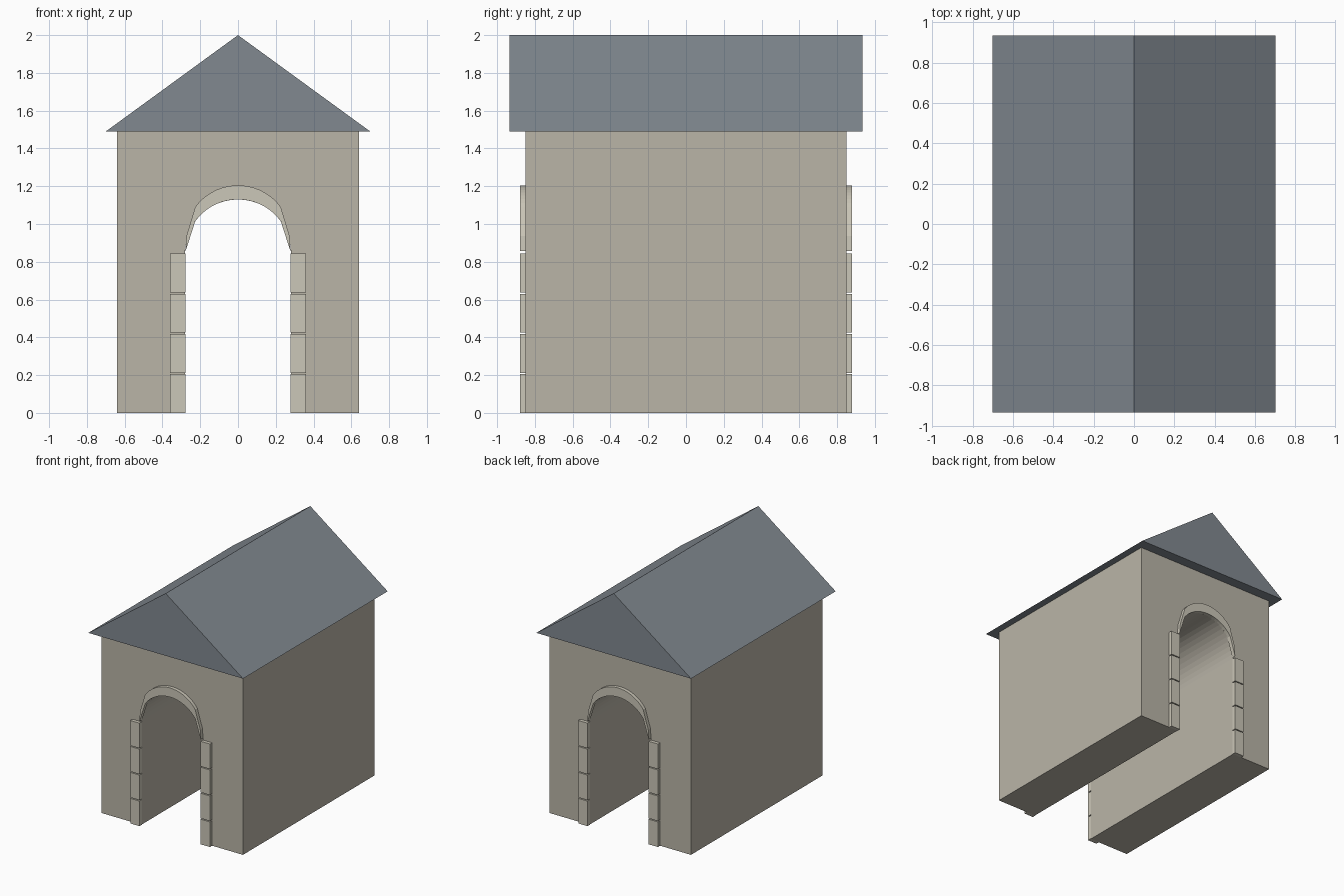
import bpy, bmesh
from math import cos, sin, pi, radians

if "Cube" in bpy.data.objects:
    bpy.data.objects.remove(bpy.data.objects["Cube"])


def material(name, rgb):
    m = bpy.data.materials.new(name)
    m.diffuse_color = (*rgb, 1)
    m.use_nodes = True
    m.node_tree.nodes["Principled BSDF"].inputs["Base Color"].default_value = m.diffuse_color
    return m


wall_mat = material("wall_stone", (0.49, 0.46, 0.39))
trim_mat = material("trim_stone", (0.60, 0.57, 0.48))
roof_mat = material("slate", (0.22, 0.25, 0.28))


def extrude_profile(name, profile, y0, y1, mat):
    """Solid made from an x-z outline swept from y0 to y1."""
    bm = bmesh.new()
    face = bm.faces.new([bm.verts.new((x, y0, z)) for x, z in profile])
    ext = bmesh.ops.extrude_face_region(bm, geom=[face])
    moved = [g for g in ext["geom"] if isinstance(g, bmesh.types.BMVert)]
    bmesh.ops.translate(bm, vec=(0, y1 - y0, 0), verts=moved)
    bmesh.ops.recalc_face_normals(bm, faces=bm.faces)
    mesh = bpy.data.meshes.new(name)
    bm.to_mesh(mesh)
    bm.free()
    mesh.materials.append(mat)
    obj = bpy.data.objects.new(name, mesh)
    bpy.context.collection.objects.link(obj)
    return obj


def arc(r, zc, a0, a1, n):
    angles = [radians(a0 + (a1 - a0) * i / n) for i in range(n + 1)]
    return [(r * cos(a), zc + r * sin(a)) for a in angles]


R, SPRING, EAVES = 0.28, 0.85, 1.49

# Walls with the arched passage through them
opening = arc(R, SPRING, 180, 0, 24)
extrude_profile("walls", [(-0.64, 0), (-R, 0)] + opening +
                [(R, 0), (0.64, 0), (0.64, EAVES), (-0.64, EAVES)],
                -0.85, 0.85, wall_mat)

# Gable roof
extrude_profile("roof", [(-0.70, EAVES), (0.70, EAVES), (0, 2.0)],
                -0.935, 0.935, roof_mat)

# Raised arch: the opening's curve shifted upward, with straight ends
inner = arc(R, SPRING, 36, 144, 18)
outer = arc(R, SPRING + 0.075, 144, 36, 18)
arch_profile = ([(0.277, 0.857)] + inner + [(-0.277, 0.857), (-0.273, 0.937)]
                + outer + [(0.273, 0.937)])

# Arch and jamb blocks on both ends
for end, s in (("front", -1), ("back", 1)):
    extrude_profile(f"arch_{end}", arch_profile, s * 0.845, s * 0.878, trim_mat)
    for side, sx in (("left", -1), ("right", 1)):
        for i in range(4):
            z0 = i * 0.2125
            z1 = z0 + 0.205
            xa, xb = sx * 0.277, sx * 0.36
            extrude_profile(f"jamb_block_{end}_{side}_{i + 1}",
                            [(xa, z0), (xb, z0), (xb, z1), (xa, z1)],
                            s * 0.845, s * 0.878, trim_mat)
